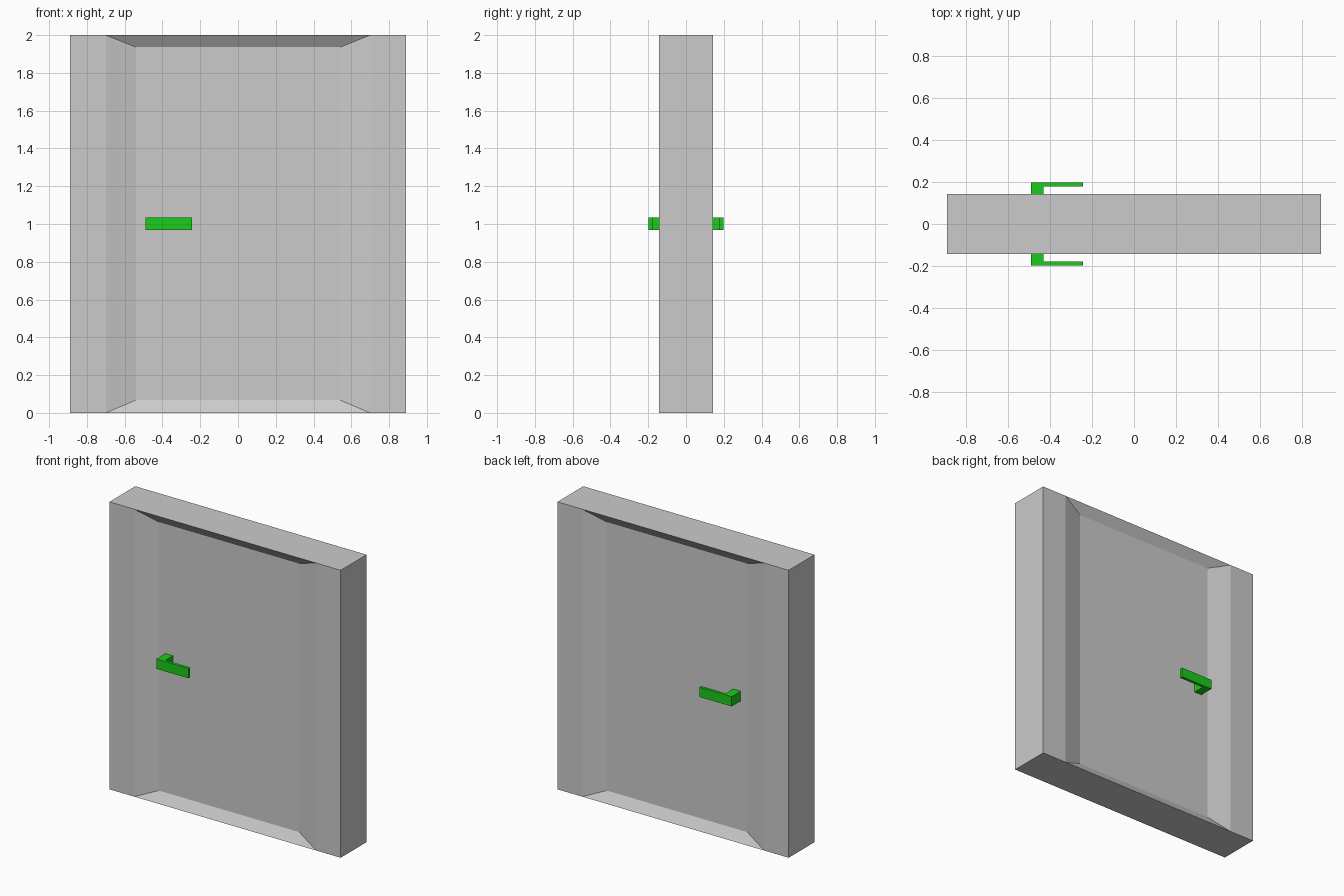
import bpy, bmesh

if "Cube" in bpy.data.objects:
    bpy.data.objects.remove(bpy.data.objects["Cube"])

W, T = 0.89, 0.142          # half width, half thickness
REC, PAN = 0.70, 0.54       # recess half width at rim and at floor
FLOOR = 0.098               # y of the recess floor
Z0, Z1 = 0.068, 1.936       # floor height range


def finish(name, bm, mat=None):
    bmesh.ops.recalc_face_normals(bm, faces=bm.faces[:])
    me = bpy.data.meshes.new(name)
    bm.to_mesh(me)
    bm.free()
    ob = bpy.data.objects.new(name, me)
    bpy.context.collection.objects.link(ob)
    if mat:
        me.materials.append(mat)
    return ob


# door slab: a bevelled recess on both faces
bm = bmesh.new()
rims = {}
for s in (-1, 1):
    bottom = [bm.verts.new((x, s * T, 0)) for x in (-W, -REC, REC, W)]
    top = [bm.verts.new((x, s * T, 2)) for x in (-W, -REC, REC, W)]
    rims[s] = (bottom, top)
    outer = [bottom[1], bottom[2], top[2], top[1]]
    inner = [bm.verts.new((x, s * FLOOR, z))
             for x, z in ((-PAN, Z0), (PAN, Z0), (PAN, Z1), (-PAN, Z1))]
    bm.faces.new(inner)
    for i in range(4):
        j = (i + 1) % 4
        bm.faces.new((outer[i], outer[j], inner[j], inner[i]))
    for i in (0, 2):
        bm.faces.new((bottom[i], bottom[i + 1], top[i + 1], top[i]))
# slab rim: bottom, top and the two sides
for k in (0, 1):
    bm.faces.new(rims[-1][k] + rims[1][k][::-1])
for i in (0, 3):
    bm.faces.new((rims[-1][0][i], rims[1][0][i], rims[1][1][i], rims[-1][1][i]))
finish("door_slab", bm)

# L-shaped lever handles, front and back
green = bpy.data.materials.new("green")
green.diffuse_color = (0.01, 0.6, 0.01, 1)
green.use_nodes = True
green.node_tree.nodes["Principled BSDF"].inputs["Base Color"].default_value = green.diffuse_color
profile = [(-0.49, FLOOR), (-0.49, 0.198), (-0.243, 0.198),
           (-0.243, 0.178), (-0.432, 0.178), (-0.432, FLOOR)]
for s, name in ((-1, "front_handle"), (1, "back_handle")):
    bm = bmesh.new()
    face = bm.faces.new([bm.verts.new((x, s * y, 0.967)) for x, y in profile])
    ext = bmesh.ops.extrude_face_region(bm, geom=[face])
    moved = [g for g in ext["geom"] if isinstance(g, bmesh.types.BMVert)]
    bmesh.ops.translate(bm, verts=moved, vec=(0, 0, 0.068))
    finish(name, bm, green)
